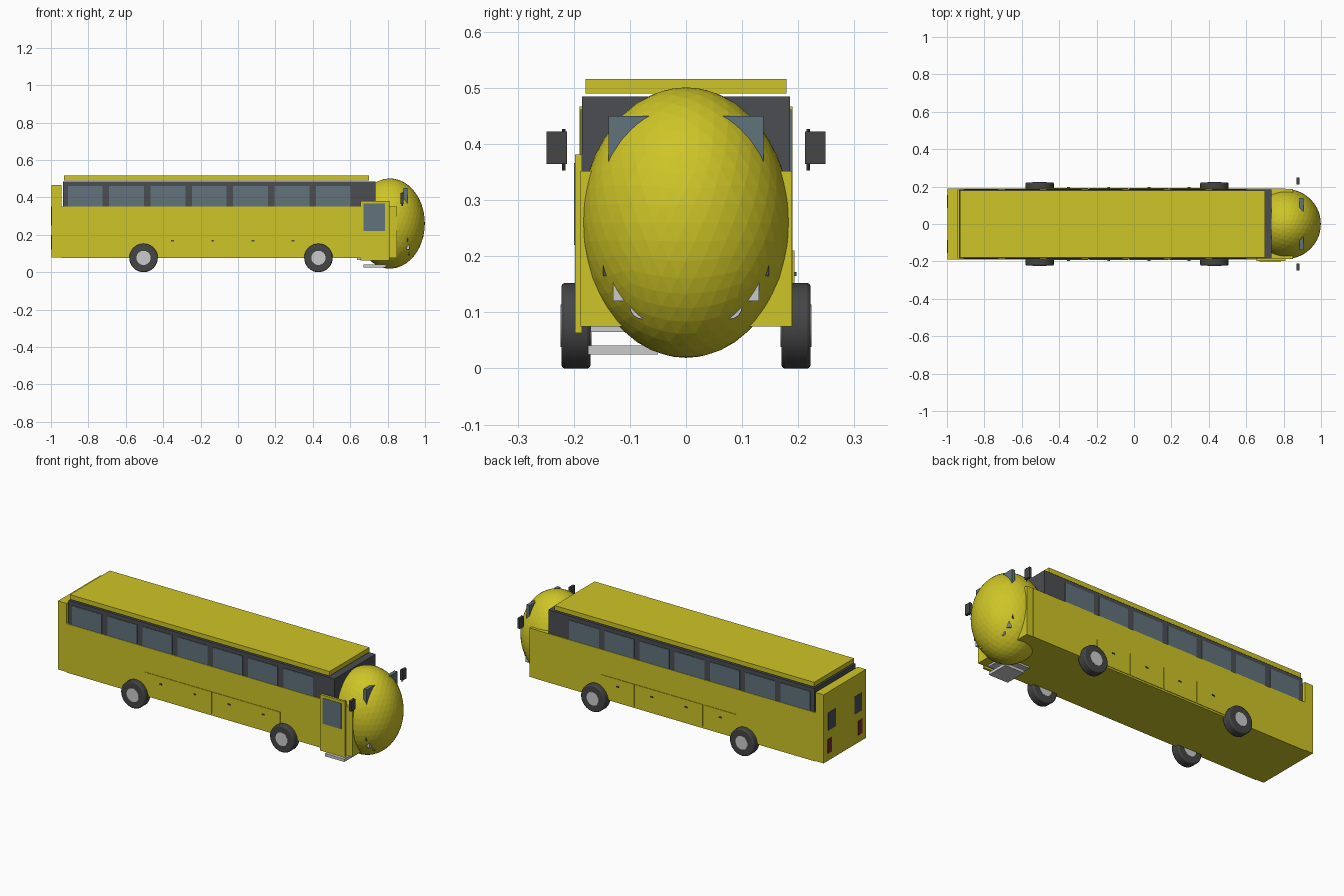
import bpy
import math

if "Cube" in bpy.data.objects:
    bpy.data.objects.remove(bpy.data.objects["Cube"])


def material(name, r, g, b):
    m = bpy.data.materials.new(name)
    m.diffuse_color = (r, g, b, 1)
    m.use_nodes = True
    m.node_tree.nodes["Principled BSDF"].inputs["Base Color"].default_value = m.diffuse_color
    return m


YELLOW = material("yellow_paint", 0.62, 0.56, 0.02)
DARK = material("dark_trim", 0.07, 0.075, 0.085)
GLASS = material("window_glass", 0.12, 0.17, 0.2)
RUBBER = material("rubber", 0.06, 0.06, 0.06)
RED = material("red_lens", 0.2, 0.03, 0.03)


def box(name, x, y, z, mat=None):
    """Box from (min, max) ranges on each axis."""
    bpy.ops.mesh.primitive_cube_add(size=1, location=[sum(r) / 2 for r in (x, y, z)])
    o = bpy.context.object
    o.name = name
    o.scale = [abs(r[1] - r[0]) for r in (x, y, z)]
    if mat:
        o.data.materials.append(mat)
    return o


def pair(name, x, y, z, mat=None):
    """The same box on both sides of the bus."""
    for s, side in ((1, "left"), (-1, "right")):
        box(f"{name}_{side}", x, (s * y[0], s * y[1]), z, mat)


def cylinder(name, radius, depth, loc, rot, mat=None, sides=32):
    bpy.ops.mesh.primitive_cylinder_add(vertices=sides, radius=radius, depth=depth,
                                        location=loc, rotation=rot)
    o = bpy.context.object
    o.name = name
    if mat:
        o.data.materials.append(mat)
    return o


# Body shell, dark window band, floating roof and rear panel
box("lower_body", (-0.945, 0.81), (-0.19, 0.19), (0.075, 0.352), YELLOW)
box("front_body", (0.81, 0.85), (-0.188, 0.188), (0.075, 0.352), YELLOW)
box("window_band", (-0.935, 0.735), (-0.185, 0.185), (0.352, 0.485), DARK)
box("roof", (-0.93, 0.70), (-0.179, 0.179), (0.49, 0.516), YELLOW)
box("rear_panel", (-0.997, -0.945), (-0.19, 0.19), (0.078, 0.467), YELLOW)

# Side windows
for i in range(7):
    cx = -0.817 + 0.221 * i
    pair(f"side_window_{i}", (cx - 0.093, cx + 0.093), (0.18, 0.188), (0.352, 0.462), GLASS)

# Luggage doors with handles
for i in range(4):
    cx = -0.35 + 0.215 * i
    pair(f"luggage_door_{i}", (cx - 0.104, cx + 0.104), (0.185, 0.193), (0.085, 0.21), YELLOW)
    pair(f"luggage_handle_{i}", (cx - 0.008, cx + 0.008), (0.19, 0.197), (0.165, 0.172), DARK)

# Egg-shaped nose
bpy.ops.mesh.primitive_ico_sphere_add(subdivisions=4, radius=1, location=(0.812, 0, 0.26))
nose = bpy.context.object
nose.name = "nose"
nose.scale = (0.187, 0.187, 0.241)
nose.data.materials.append(YELLOW)

# Windscreen and lamps, mostly sunk into the nose
pair("windscreen", (0.885, 0.905), (0.01, 0.138), (0.35, 0.45), GLASS)
pair("headlight", (0.9, 0.917), (0.07, 0.13), (0.12, 0.165))
pair("turn_signal", (0.89, 0.909), (0.12, 0.148), (0.165, 0.2), DARK)
for s in (-1, 1):
    cylinder("fog_light", 0.022, 0.02, (0.908, s * 0.078, 0.11), (0, math.pi / 2, 0), sides=16)

# Passenger door, its window and the steps
box("door", (0.655, 0.81), (-0.198, -0.185), (0.063, 0.381), YELLOW)
box("door_window", (0.67, 0.787), (-0.2, -0.19), (0.22, 0.366), GLASS)
box("upper_step", (0.635, 0.80), (-0.17, -0.05), (0.065, 0.077))
box("lower_step", (0.67, 0.79), (-0.175, -0.05), (0.025, 0.041))

# Mirrors
pair("mirror", (0.87, 0.885), (0.212, 0.249), (0.364, 0.422), RUBBER)
for s in (-1, 1):
    cylinder("mirror_rod", 0.003, 0.074, (0.878, s * 0.218, 0.39), (0, 0, 0), RUBBER, 8)

# Rear vents and tail lamps
pair("rear_vent", (-1.0, -0.99), (0.085, 0.15), (0.25, 0.35), DARK)
pair("tail_lamp", (-1.0, -0.99), (0.118, 0.155), (0.12, 0.2), RED)

# Wheels: bevelled tyre with a metal hub showing on both faces
for x in (-0.505, 0.43):
    for s in (-1, 1):
        tyre = cylinder("tyre", 0.0762, 0.052, (x, s * 0.196, 0.0762),
                        (math.pi / 2, 0, 0), RUBBER)
        bevel = tyre.modifiers.new("bevel", "BEVEL")
        bevel.width = 0.006
        bevel.segments = 2
        bpy.ops.object.shade_smooth_by_angle()
        cylinder("hub", 0.038, 0.055, (x, s * 0.196, 0.0762), (math.pi / 2, 0, 0))
